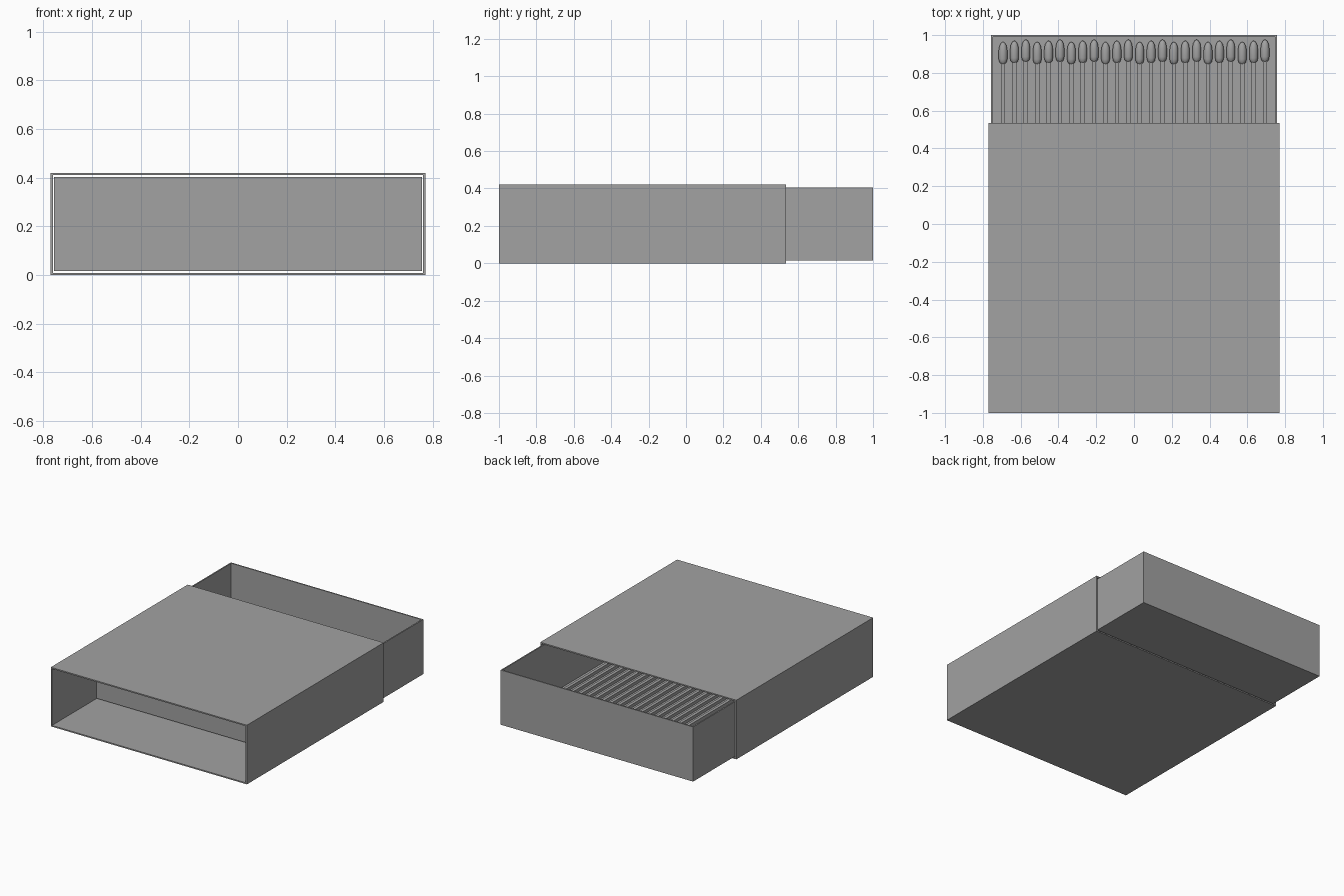
import bpy, bmesh, math
from mathutils import Matrix, Vector

cube = bpy.data.objects.get("Cube")
if cube:
    bpy.data.objects.remove(cube, do_unlink=True)

grey = bpy.data.materials.new("plain_grey")
grey.use_nodes = True
tone = (0.36, 0.36, 0.36, 1)
grey.diffuse_color = tone
grey.node_tree.nodes["Principled BSDF"].inputs["Base Color"].default_value = tone


def finish(name, bm):
    bmesh.ops.recalc_face_normals(bm, faces=bm.faces[:])
    mesh = bpy.data.meshes.new(name)
    bm.to_mesh(mesh)
    bm.free()
    mesh.materials.append(grey)
    obj = bpy.data.objects.new(name, mesh)
    bpy.context.collection.objects.link(obj)
    return obj


def add_box(bm, low, high):
    low, high = Vector(low), Vector(high)
    place = Matrix.Translation((low + high) / 2) @ Matrix.Diagonal((*(high - low), 1))
    bmesh.ops.create_cube(bm, size=1, matrix=place)


def open_box(name, low, high, axis, ends, wall):
    """Box with the chosen end faces removed, and walls thickened inwards."""
    bm = bmesh.new()
    add_box(bm, low, high)
    bm.normal_update()
    gone = [f for f in bm.faces if any(f.normal[axis] * e > 0.9 for e in ends)]
    bmesh.ops.delete(bm, geom=gone, context='FACES_ONLY')
    obj = finish(name, bm)
    # An open shell needs its outward direction fixed explicitly
    centre = (Vector(low) + Vector(high)) / 2
    face = obj.data.polygons[0]
    if face.normal.dot(face.center - centre) < 0:
        obj.data.flip_normals()
    solid = obj.modifiers.new("card", 'SOLIDIFY')
    solid.thickness = wall
    solid.offset = -1
    solid.use_even_offset = True
    return obj


# Sleeve open at both ends, tray open on top and slid out at the back
open_box("sleeve", (-0.77, -1, 0), (0.77, 0.535, 0.42), 1, (-1, 1), 0.009)
open_box("tray", (-0.756, -0.51, 0.016), (0.756, 1, 0.404), 2, (1,), 0.009)

# Row of matches on the tray floor
COUNT, PITCH, HALF, AXIS_Z = 24, 0.0603, 0.011, 0.037
HEAD_PROFILE = [(0, 0.011), (0.008, 0.019), (0.025, 0.023), (0.07, 0.023),
                (0.095, 0.019), (0.11, 0.011)]
SIDES = 10


def add_head(bm, x, y):
    rings = []
    for along, radius in HEAD_PROFILE:
        ring = []
        for i in range(SIDES):
            a = math.tau * i / SIDES
            ring.append(bm.verts.new((x + radius * math.cos(a), y + along,
                                      AXIS_Z + 0.002 + 0.85 * radius * math.sin(a))))
        rings.append(ring)
    for a, b in zip(rings, rings[1:]):
        for i in range(SIDES):
            j = (i + 1) % SIDES
            bm.faces.new((a[i], a[j], b[j], b[i]))
    bm.faces.new(rings[0])
    tip = bm.verts.new((x, y + 0.117, AXIS_Z))
    for i in range(SIDES):
        bm.faces.new((rings[-1][i], rings[-1][(i + 1) % SIDES], tip))


sticks, heads = bmesh.new(), bmesh.new()
for n in range(COUNT):
    x = (n - (COUNT - 1) / 2) * PITCH
    y = 0.848 + 0.006 * (n % 3)
    add_box(sticks, (x - HALF, y - 1.3, AXIS_Z - HALF), (x + HALF, y + 0.03, AXIS_Z + HALF))
    add_head(heads, x, y)
finish("match_sticks", sticks)
head_obj = finish("match_heads", heads)
bpy.ops.object.select_all(action='DESELECT')
bpy.context.view_layer.objects.active = head_obj
head_obj.select_set(True)
bpy.ops.object.shade_smooth_by_angle(angle=math.radians(40))
